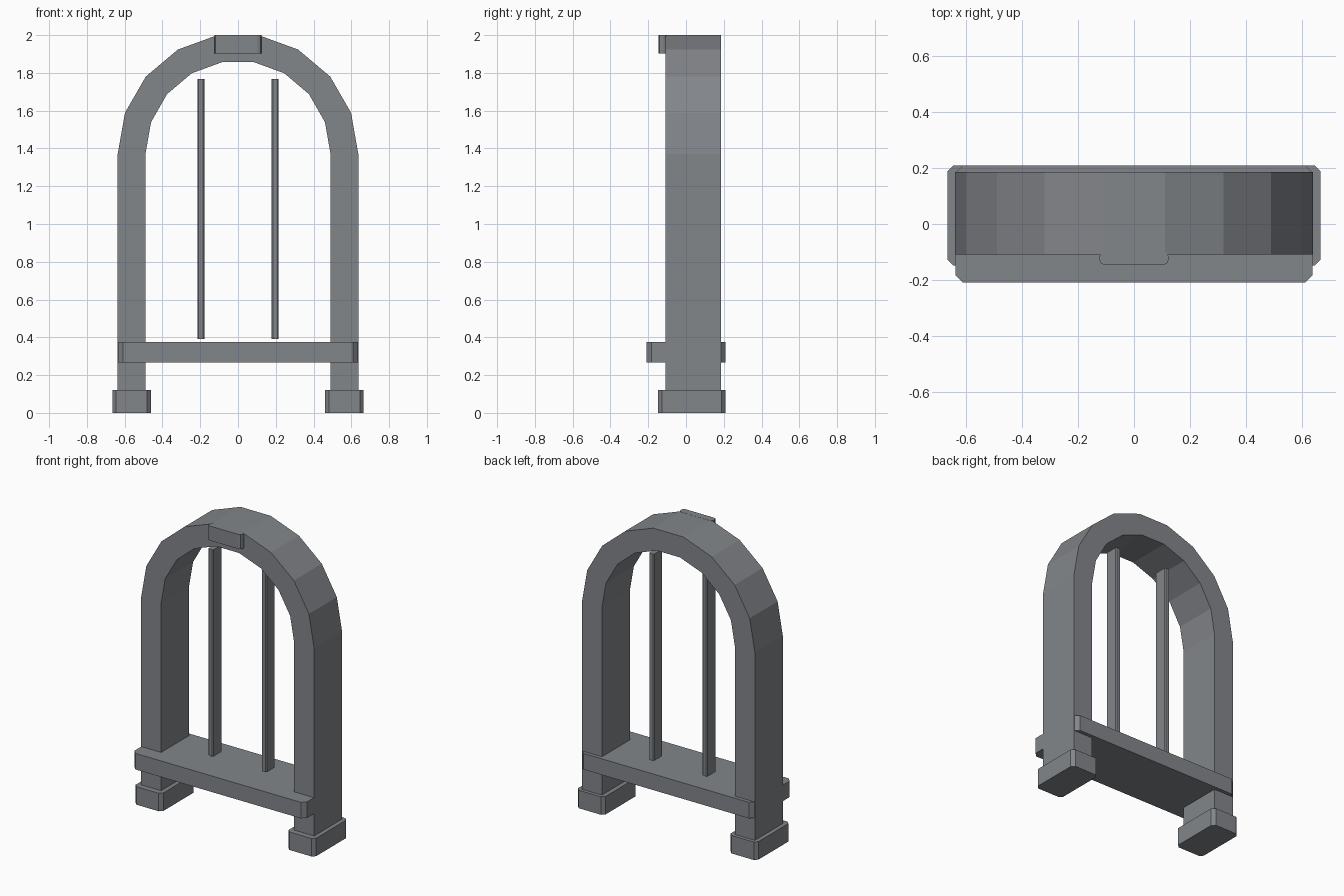
import bpy, bmesh
from math import cos, sin, pi

if "Cube" in bpy.data.objects:
    bpy.data.objects.remove(bpy.data.objects["Cube"])

# Dark slate grey for every part
slate = bpy.data.materials.new("slate_grey")
slate.diffuse_color = (0.225, 0.237, 0.255, 1)
slate.use_nodes = True
slate.node_tree.nodes["Principled BSDF"].inputs["Base Color"].default_value = slate.diffuse_color


def finish(bm, name):
    bmesh.ops.recalc_face_normals(bm, faces=bm.faces)
    mesh = bpy.data.meshes.new(name)
    bm.to_mesh(mesh)
    bm.free()
    mesh.materials.append(slate)
    obj = bpy.data.objects.new(name, mesh)
    bpy.context.collection.objects.link(obj)
    return obj


def block(name, lo, hi, chamfer, segments=1):
    """Box between two corners, with its upright edges bevelled."""
    bm = bmesh.new()
    bmesh.ops.create_cube(bm, size=1)
    for v in bm.verts:
        v.co = [l + (c + 0.5) * (h - l) for l, h, c in zip(lo, hi, v.co)]
    upright = [e for e in bm.edges
               if abs(e.verts[0].co.z - e.verts[1].co.z) > 1e-4]
    bmesh.ops.bevel(bm, geom=upright, offset=chamfer, segments=segments,
                    profile=0.5, affect='EDGES')
    return finish(bm, name)


def arch_path(rx, rz, spring, bottom, steps=9):
    """Upright leg, elliptical head, upright leg."""
    arc = [(rx * cos(pi * i / steps), spring + rz * sin(pi * i / steps))
           for i in range(steps + 1)]
    return [(rx, bottom)] + arc + [(-rx, bottom)]


# Arched frame: bands between outer and inner outlines
FRONT, BACK = -0.109, 0.185
outer = arch_path(0.637, 0.639, 1.37, 0.03)
inner = arch_path(0.49, 0.494, 1.37, 0.03)
bm = bmesh.new()
rings = [[bm.verts.new((x, y, z)) for (x, z), y in
          ((o, FRONT), (o, BACK), (i, BACK), (i, FRONT))]
         for o, i in zip(outer, inner)]
for a, b in zip(rings, rings[1:]):
    for k in range(4):
        n = (k + 1) % 4
        bm.faces.new((a[k], a[n], b[n], b[k]))
bm.faces.new(rings[0])
bm.faces.new(rings[-1])
finish(bm, "arch_frame")

# Sill running through both legs
block("sill", (-0.636, -0.209, 0.268), (0.636, 0.209, 0.375), 0.027)

# Keystone on the front of the crown
block("keystone", (-0.124, -0.146, 1.903), (0.124, -0.098, 2.0), 0.02, 2)

# Feet and window bars, one of each per side
for side, s in (("left", -1), ("right", 1)):
    fx, bx = s * 0.563, s * 0.196
    block(side + "_foot", (fx - 0.102, -0.147, 0), (fx + 0.102, 0.208, 0.12), 0.02)
    block(side + "_bar", (bx - 0.018, -0.009, 0.392), (bx + 0.018, 0.085, 1.768), 0.006)
